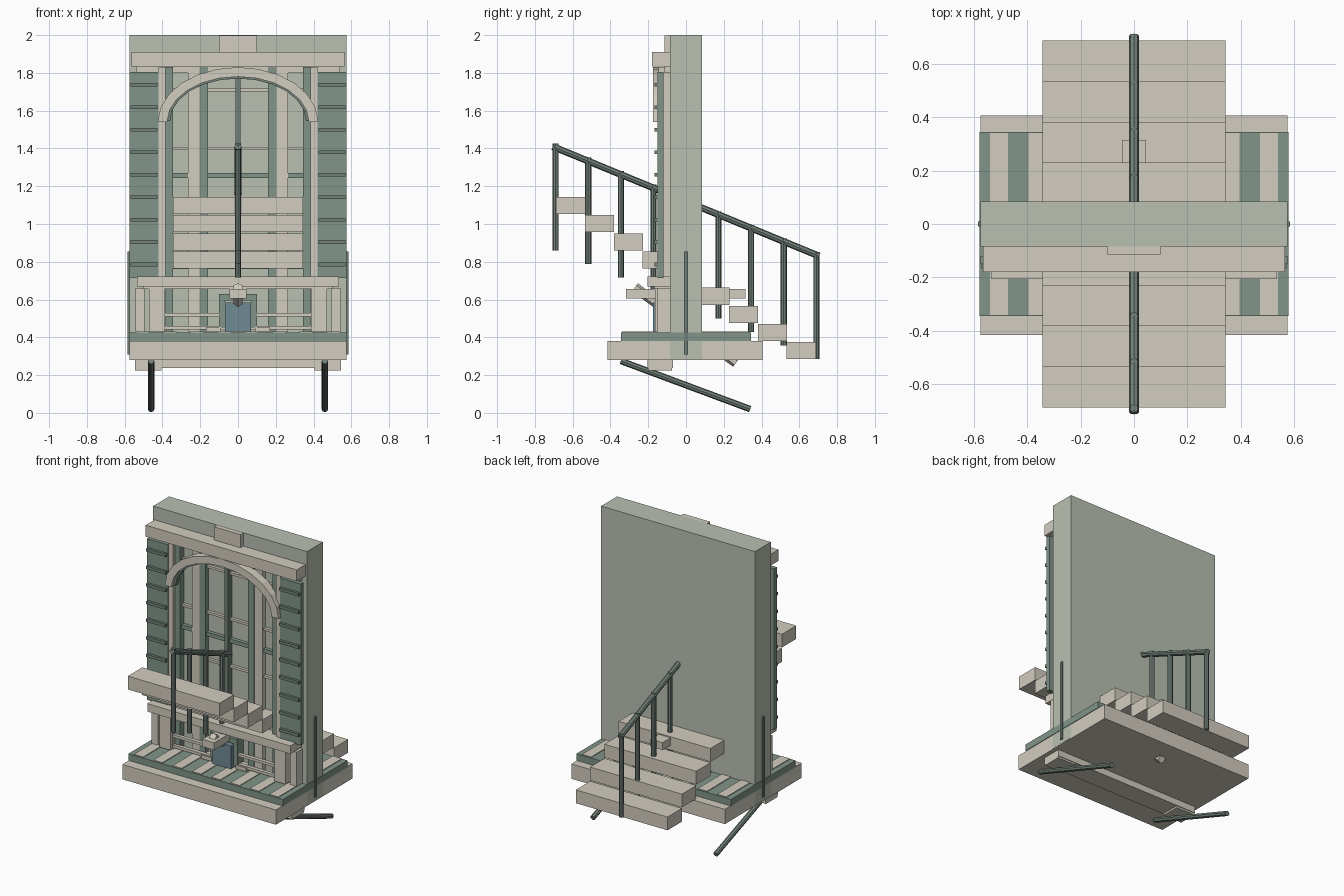
import bpy, math
from mathutils import Vector


def mat(name, c):
    m = bpy.data.materials.new(name)
    m.diffuse_color = (*c, 1)
    return m


STONE = mat("stone", (0.65, 0.61, 0.53))
WALL = mat("plaster", (0.49, 0.53, 0.45))
GREEN = mat("green_paint", (0.22, 0.30, 0.25))
IRON = mat("iron", (0.17, 0.22, 0.19))
BLUE = mat("blue_paint", (0.16, 0.26, 0.30))


def mesh(name, verts, faces, m):
    me = bpy.data.meshes.new(name)
    me.from_pydata(verts, [], faces)
    ob = bpy.data.objects.new(name, me)
    bpy.context.collection.objects.link(ob)
    me.materials.append(m)
    return ob


def box(name, x0, x1, y0, y1, z0, z1, m=STONE):
    v = [(x, y, z) for x in (x0, x1) for y in (y0, y1) for z in (z0, z1)]
    f = [(0, 1, 3, 2), (4, 6, 7, 5), (0, 4, 5, 1), (2, 3, 7, 6), (0, 2, 6, 4), (1, 5, 7, 3)]
    return mesh(name, v, f, m)


def pair(name, x0, x1, *rest):
    box(name + "_right", x0, x1, *rest)
    box(name + "_left", -x1, -x0, *rest)


def rod(name, a, b, r, m=IRON, n=8):
    a, b = Vector(a), Vector(b)
    bpy.ops.mesh.primitive_cylinder_add(vertices=n, radius=r, depth=(b - a).length, location=(a + b) / 2)
    ob = bpy.context.object
    ob.name = name
    ob.rotation_euler = (b - a).to_track_quat('Z', 'Y').to_euler()
    ob.data.materials.append(m)
    return ob


# wall and floor slabs
box("wall", -0.575, 0.575, -0.085, 0.085, 0.285, 2.0, WALL)
box("base_slab", -0.574, 0.574, -0.415, 0.405, 0.28, 0.38)
box("floor_slab", -0.578, 0.578, -0.345, 0.345, 0.38, 0.425, GREEN)
for i in range(8):
    x = -0.505 + i * 0.1443
    box(f"floor_plank_{i}", x - 0.034, x + 0.034, -0.34, 0.34, 0.41, 0.43)
box("under_beam", -0.545, 0.545, -0.205, -0.07, 0.237, 0.285)
pair("under_bracket", 0.405, 0.545, -0.20, -0.075, 0.225, 0.26)

# diagonal supports
for s in (-1, 1):
    rod("diagonal_strut", (s * 0.46, -0.345, 0.275), (s * 0.46, 0.34, 0.02), 0.017)
    box("side_bar", s * 0.575 - 0.009, s * 0.575 + 0.009, -0.01, 0.01, 0.31, 0.855, IRON)

# stair passing through the wall
for i in range(9):
    y, z = -0.61 + i * 0.1525, 1.098 - i * 0.0961
    box(f"stair_tread_{i}", -0.343, 0.343, y - 0.077, y + 0.077, z - 0.045, z + 0.045)

# central railing
for i in range(9):
    y, z = -0.69 + i * 0.1725, 0.86 - i * 0.0718
    rod(f"rail_post_{i}", (0, y, z), (0, y, z + 0.565), 0.016)
rod("handrail", (0, -0.705, 1.41), (0, 0.705, 0.83), 0.018)

# cornice and keystone
box("cornice", -0.565, 0.565, -0.18, -0.08, 1.833, 1.91)
box("cornice_trim", -0.54, 0.54, -0.115, -0.08, 1.80, 1.835)
box("keystone", -0.1, 0.1, -0.115, -0.07, 1.908, 1.999)

# louvred shutters
pair("shutter", 0.42, 0.575, -0.15, -0.12, 0.715, 1.805, GREEN)
for i in range(9):
    z = 0.785 + i * 0.119
    pair(f"shutter_slat_{i}", 0.425, 0.57, -0.167, -0.13, z - 0.01, z + 0.01, IRON)

# window frame, mullions and bars
pair("jamb", 0.385, 0.42, -0.145, -0.08, 0.43, 1.83)
pair("window_stile", 0.345, 0.39, -0.125, -0.08, 0.43, 1.83, GREEN)
pair("window_mullion", 0.16, 0.205, -0.12, -0.08, 0.43, 1.83, GREEN)
pair("window_post", 0.2, 0.265, -0.115, -0.08, 0.43, 1.83)
box("window_center_bar", -0.013, 0.013, -0.125, -0.08, 0.43, 1.78, IRON)
box("window_crossbar", -0.345, 0.345, -0.11, -0.08, 1.243, 1.27, GREEN)
for i, z in enumerate((0.77, 1.08, 1.40, 1.71)):
    box(f"glazing_bar_{i}", -0.345, 0.345, -0.105, -0.08, z - 0.008, z + 0.008)


# segmented elliptical arch
def arch(name, a, b, t, y0, y1, z, m, n=12):
    v, f = [], []
    for i in range(n + 1):
        w = math.pi * i / n
        c, s = math.cos(w), math.sin(w)
        for k in (0, t):
            v += [((a + k) * c, y, z + (b + k) * s) for y in (y0, y1)]
    for i in range(n):
        o, p = 4 * i, 4 * i + 4
        for q, r in ((0, 1), (1, 3), (3, 2), (2, 0)):
            f.append((o + q, o + r, p + r, p + q))
    f += [(0, 2, 3, 1), (4 * n, 4 * n + 1, 4 * n + 3, 4 * n + 2)]
    return mesh(name, v, f, m)


arch("arch_moulding", 0.375, 0.24, 0.05, -0.175, -0.115, 1.54, STONE)
arch("arch_inner_rim", 0.36, 0.225, 0.016, -0.155, -0.115, 1.545, IRON)

# sill, pedestals and low rails
box("sill", -0.535, 0.535, -0.205, -0.08, 0.668, 0.722)
box("sill_trim", -0.50, 0.50, -0.17, -0.08, 0.655, 0.67)
pair("outer_pedestal", 0.495, 0.543, -0.15, -0.08, 0.43, 0.66)
pair("inner_pedestal", 0.39, 0.47, -0.165, -0.08, 0.43, 0.66)
for i, z in enumerate((0.45, 0.52)):
    box(f"low_rail_{i}", -0.39, 0.39, -0.145, -0.12, z - 0.009, z + 0.009)

# blue box with its stand and spout
box("blue_box", -0.07, 0.07, -0.175, -0.08, 0.43, 0.585, BLUE)
box("box_lid", -0.1, 0.1, -0.155, -0.08, 0.595, 0.63, GREEN)
pair("box_bracket", 0.07, 0.1, -0.15, -0.08, 0.45, 0.60, GREEN)
pair("box_foot", 0.09, 0.17, -0.155, -0.08, 0.43, 0.455)
box("through_beam", -0.045, 0.045, -0.318, 0.315, 0.605, 0.655)
rod("slanted_rod", (0, -0.27, 0.665), (0, 0.265, 0.265), 0.026, STONE, 6)
